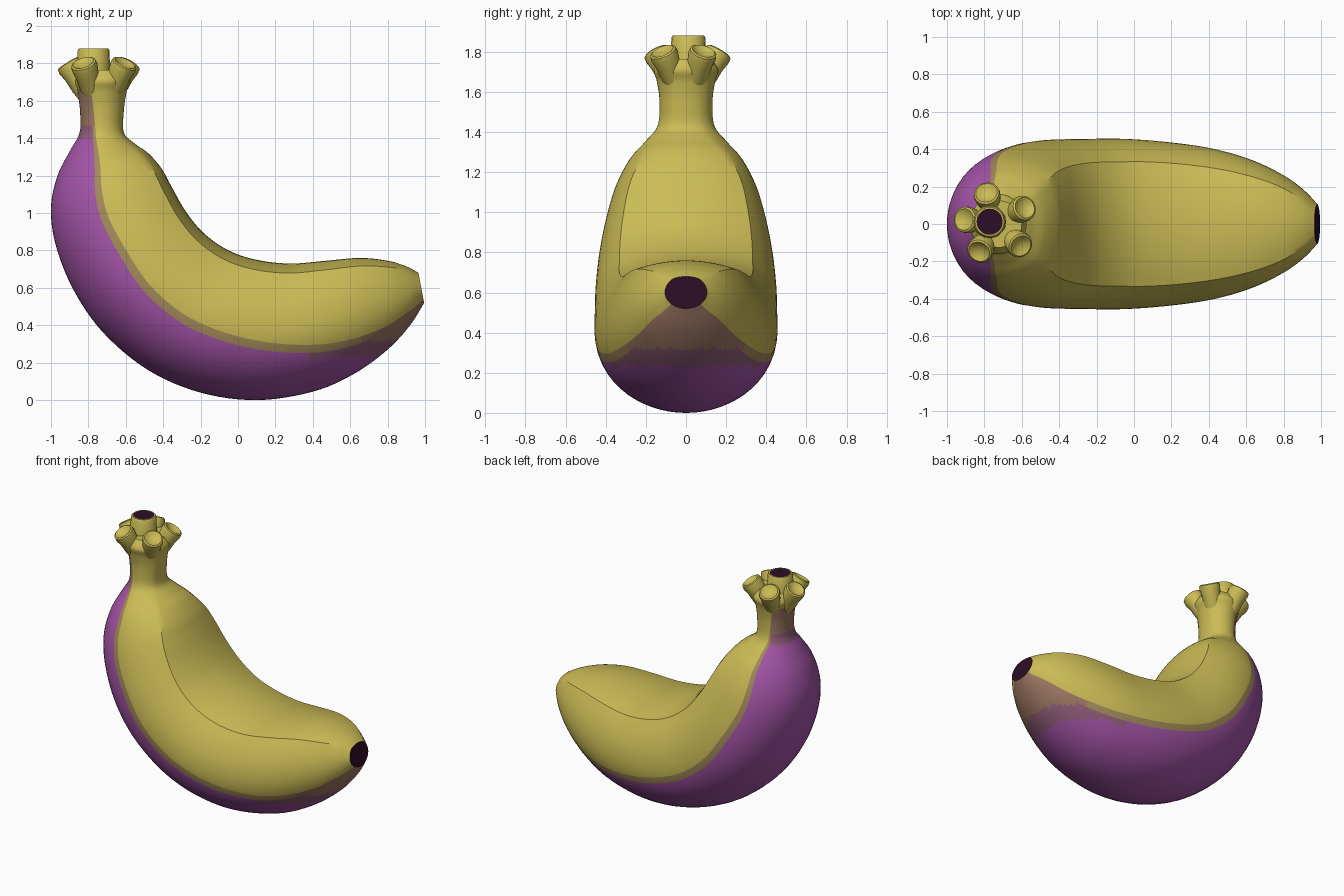
import bpy, bmesh, math
from mathutils import Vector

if "Cube" in bpy.data.objects:
    bpy.data.objects.remove(bpy.data.objects["Cube"])


def material(name, rgb):
    m = bpy.data.materials.new(name)
    m.diffuse_color = (*rgb, 1)
    m.use_nodes = True
    m.node_tree.nodes["Principled BSDF"].inputs["Base Color"].default_value = m.diffuse_color
    return m


MATS = [material("yellow peel", (0.60, 0.50, 0.092)),
        material("purple peel", (0.37, 0.09, 0.39)),
        material("brown blend", (0.34, 0.185, 0.125)),
        material("mauve blend", (0.28, 0.11, 0.19)),
        material("olive blend", (0.36, 0.25, 0.10)),
        material("dark tip", (0.026, 0.004, 0.019))]
YELLOW, PURPLE, BROWN, MAUVE, OLIVE, DARK = range(6)


def finish(bm, name, angle):
    bmesh.ops.recalc_face_normals(bm, faces=bm.faces)
    me = bpy.data.meshes.new(name)
    bm.to_mesh(me)
    bm.free()
    for m in MATS:
        me.materials.append(m)
    me.shade_smooth()
    me.set_sharp_from_angle(angle=math.radians(angle))
    ob = bpy.data.objects.new(name, me)
    bpy.context.collection.objects.link(ob)
    return ob


def bridge(bm, a, b):
    n = len(a)
    return [bm.faces.new((a[i], a[(i + 1) % n], b[(i + 1) % n], b[i])) for i in range(n)]


# Fruit stations: outer x,z, inner x,z, half width, yellow border (0..1), ridge strength
S = [(.995, .52, .965, .68, .105, .14, .5),
     (.92, .40, .90, .715, .18, .24, .8),
     (.80, .27, .80, .745, .26, .27, 1),
     (.62, .14, .65, .76, .34, .31, 1),
     (.40, .045, .47, .745, .40, .36, 1),
     (.10, .0, .28, .73, .437, .42, 1),
     (-.20, .04, .10, .75, .455, .45, 1),
     (-.48, .16, -.05, .80, .455, .46, 1),
     (-.72, .36, -.18, .89, .45, .47, 1),
     (-.88, .59, -.28, 1.01, .43, .48, 1),
     (-.975, .83, -.36, 1.15, .39, .46, 1),
     (-1.0, 1.03, -.41, 1.24, .345, .46, .9),
     (-.965, 1.20, -.48, 1.32, .28, .47, .7),
     (-.90, 1.33, -.55, 1.37, .205, .43, .5),
     (-.847, 1.43, -.61, 1.43, .142, .36, .3),
     (-.845, 1.55, -.61, 1.55, .132, .31, .2),
     (-.86, 1.65, -.595, 1.65, .145, .28, 0),
     (-.875, 1.71, -.575, 1.71, .16, .25, 0),
     (-.85, 1.765, -.60, 1.765, .125, .25, 0)]


def spline(a, b, c, d, t):
    return tuple(.5 * (2 * q + (r - p) * t + (2 * p - 5 * q + 4 * r - s) * t * t
                       + (3 * q - p - 3 * r + s) * t ** 3) for p, q, r, s in zip(a, b, c, d))


def width(v, ridge):
    oval = math.sqrt(max(0, 1 - (1 - 2 * v) ** 2))
    if v <= .5:
        return oval
    if v <= .93:
        edged = 1 - .27 * ((v - .5) / .43) ** 2
    else:
        edged = .73 * math.sqrt(max(0, (1 - v) / .07))
    return oval + (edged - oval) * ridge


LOW, SIDE, TOP, STEP = 12, 9, 7, 6


def ring(bm, st):
    ox, oz, ix, iz, w, vb, ridge = st
    low = vb - .06
    vs = [low * (k / LOW) ** 2 for k in range(LOW + 1)]
    vs += [vb + (.93 - vb) * k / SIDE for k in range(SIDE + 1)]
    vs += [1 - .07 * (1 - k / TOP) ** 2 for k in range(1, TOP + 1)]
    pts = [(ox + (ix - ox) * v, w * width(v, ridge), oz + (iz - oz) * v) for v in vs]
    loop = [(x, -y, z) for x, y, z in pts] + [(x, y, z) for x, y, z in pts[-2:0:-1]]
    return [bm.verts.new(p) for p in loop]


# Banana body with painted underside
bm = bmesh.new()
stations = []
for i in range(len(S) - 1):
    quad = [S[max(0, min(len(S) - 1, i + k))] for k in (-1, 0, 1, 2)]
    stations += [spline(*quad, t / STEP) for t in range(STEP)]
stations.append(S[-1])
rings = [ring(bm, s) for s in stations]
n = len(rings[0])
for a, b in zip(rings, rings[1:]):
    for k, f in enumerate(bridge(bm, a, b)):
        row = min(k, n - 1 - k)
        c = f.calc_center_median()
        if row > LOW or c.z > 1.66:
            f.material_index = YELLOW
        elif (c.x > .3 and c.z > .32) or c.z > 1.47:
            f.material_index = BROWN
        elif row == LOW:
            f.material_index = OLIVE
        elif (c.x > .3 and c.z > .235) or c.z > 1.40:
            f.material_index = MAUVE
        else:
            f.material_index = PURPLE
bm.faces.new(rings[0]).material_index = DARK
bm.faces.new(rings[-1]).material_index = YELLOW
finish(bm, "banana_body", 32)


def lathe(name, base, axis, profile, sides=20, cap=YELLOW, last=YELLOW):
    bm = bmesh.new()
    q = Vector(axis).to_track_quat('Z', 'Y')
    loops = []
    for h, r in profile:
        loops.append([bm.verts.new(Vector(base) + q @ Vector((
            r * math.cos(2 * math.pi * k / sides), r * math.sin(2 * math.pi * k / sides), h)))
            for k in range(sides)])
    for a, b in zip(loops, loops[1:]):
        faces = bridge(bm, a, b)
    for f in faces:
        f.material_index = last
    bm.faces.new(loops[0])
    bm.faces.new(loops[-1]).material_index = cap
    return finish(bm, name, 40)


# Cut central stalk with dark end
lathe("centre_stalk", (-.772, .012, 1.68), (0, 0, 1),
      [(0, .10), (.08, .088), (.19, .085), (.20, .078), (.20, .070)], 20, DARK)

# Ring of broken stalk stubs with hollow ends
for i, deg in enumerate((30, 108, 172, 238, 318)):
    a = math.radians(deg)
    d = Vector((math.cos(a), math.sin(a), 0))
    lathe(f"stalk_stub_{i + 1}", Vector((-.735, 0, 1.61)) + d * .055,
          d * .62 + Vector((0, 0, 1)),
          [(0, .05), (.08, .062), (.15, .063), (.20, .071), (.222, .068),
           (.228, .058), (.218, .042), (.208, .02)])
